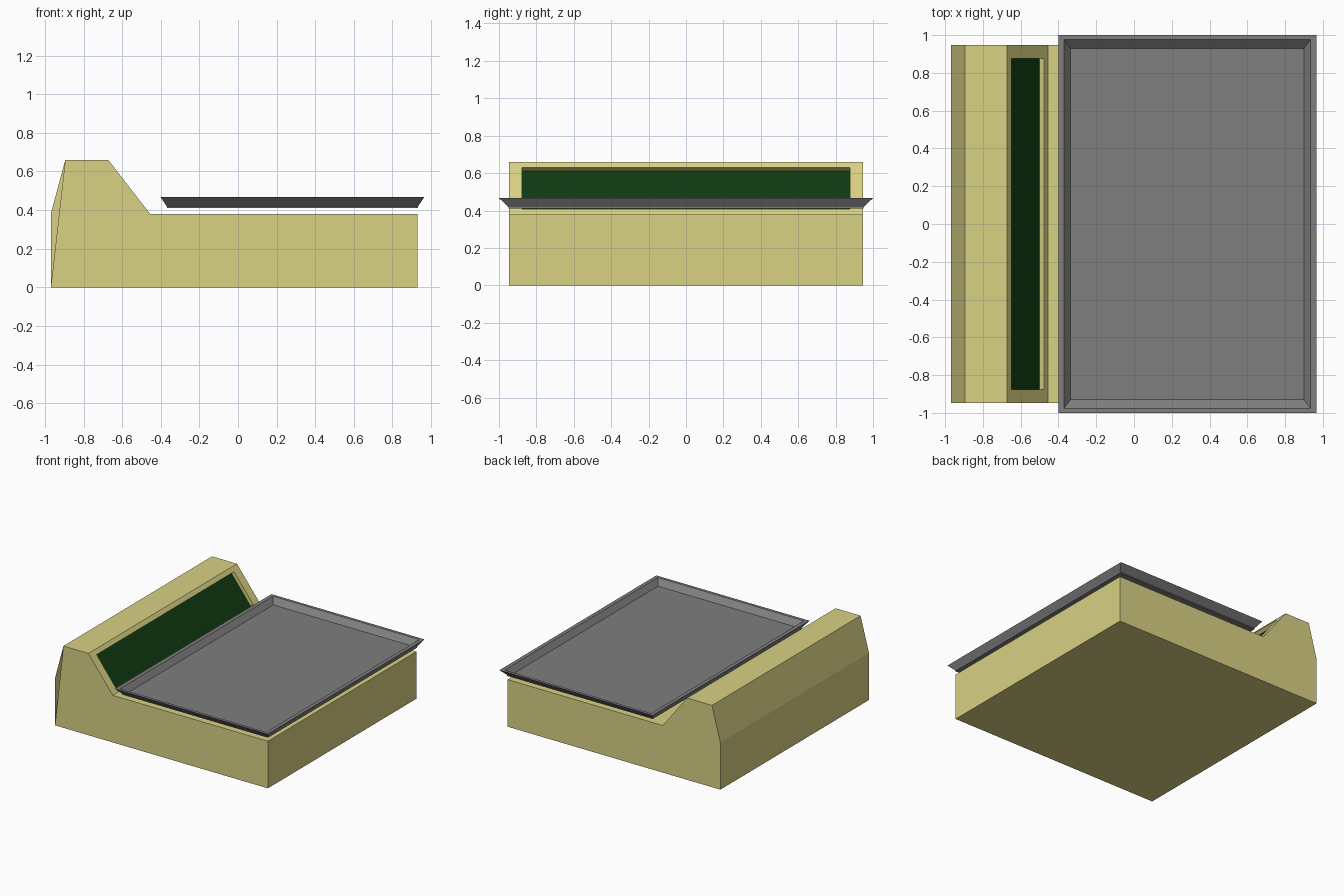
import bpy, bmesh
from mathutils import Vector

cube = bpy.data.objects.get("Cube")
if cube:
    bpy.data.objects.remove(cube, do_unlink=True)


def material(name, rgb):
    m = bpy.data.materials.new(name)
    m.use_nodes = True
    m.diffuse_color = (*rgb, 1)
    m.node_tree.nodes["Principled BSDF"].inputs["Base Color"].default_value = (*rgb, 1)
    return m


def finish(name, bm, mats):
    bmesh.ops.recalc_face_normals(bm, faces=bm.faces)
    mesh = bpy.data.meshes.new(name)
    bm.to_mesh(mesh)
    bm.free()
    for m in mats:
        mesh.materials.append(m)
    obj = bpy.data.objects.new(name, mesh)
    bpy.context.collection.objects.link(obj)
    return obj


cream = material("cream_yellow", (0.69, 0.64, 0.23))
green = material("dark_green", (0.005, 0.042, 0.006))
grey = material("tray_grey", (0.21, 0.21, 0.21))

# Housing: a side profile extruded along y
profile = [(-0.97, 0), (0.93, 0), (0.93, 0.38), (-0.455, 0.38),
           (-0.672, 0.66), (-0.895, 0.66), (-0.97, 0.38)]
bm = bmesh.new()
front = [bm.verts.new((x, -0.947, z)) for x, z in profile]
back = [bm.verts.new((x, 0.947, z)) for x, z in profile]
bm.faces.new(front[:-1])  # the front end is open at its rear corner
bm.faces.new(back[::-1])
sides = []
for i in range(len(profile)):
    j = (i + 1) % len(profile)
    sides.append(bm.faces.new((front[j], front[i], back[i], back[j])))
bm.normal_update()

# Display: opening in the sloped face, sunk straight inwards
slope = sides[3]
low, high = Vector((-0.455, 0, 0.38)), Vector((-0.672, 0, 0.66))
normal = Vector((0.28, 0, 0.217)).normalized()
bmesh.ops.inset_individual(bm, faces=[slope], thickness=0.03)
for v in slope.verts:
    p = low.lerp(high, 0.89 if v.co.z > 0.5 else 0.1)
    v.co = (p.x, 0.876 if v.co.y > 0 else -0.876, p.z)
bmesh.ops.inset_individual(bm, faces=[slope], thickness=0.001)
for v in slope.verts:
    p = low.lerp(high, 0.89 if v.co.z > 0.5 else 0.1) - normal * 0.03
    v.co = (p.x, 0.876 if v.co.y > 0 else -0.876, p.z)
slope.material_index = 1
finish("housing", bm, [cream, green])

# Weighing tray: nested rectangles from the underside, over the rim, to the inner floor
# Each ring is half width, half depth, height
rings = [(0.65, 0.95, 0.41), (0.65, 0.95, 0.418), (0.683, 1.0, 0.467),
         (0.652, 0.976, 0.467), (0.617, 0.928, 0.425)]
bm = bmesh.new()
loops = [[bm.verts.new((0.282 + sx * w, sy * d, z))
          for sx, sy in ((-1, -1), (1, -1), (1, 1), (-1, 1))] for w, d, z in rings]
for a, b in zip(loops, loops[1:]):
    for i in range(4):
        j = (i + 1) % 4
        bm.faces.new((a[i], a[j], b[j], b[i]))
bm.faces.new(loops[0][::-1])
bm.faces.new(loops[-1])
finish("weighing_tray", bm, [grey])
